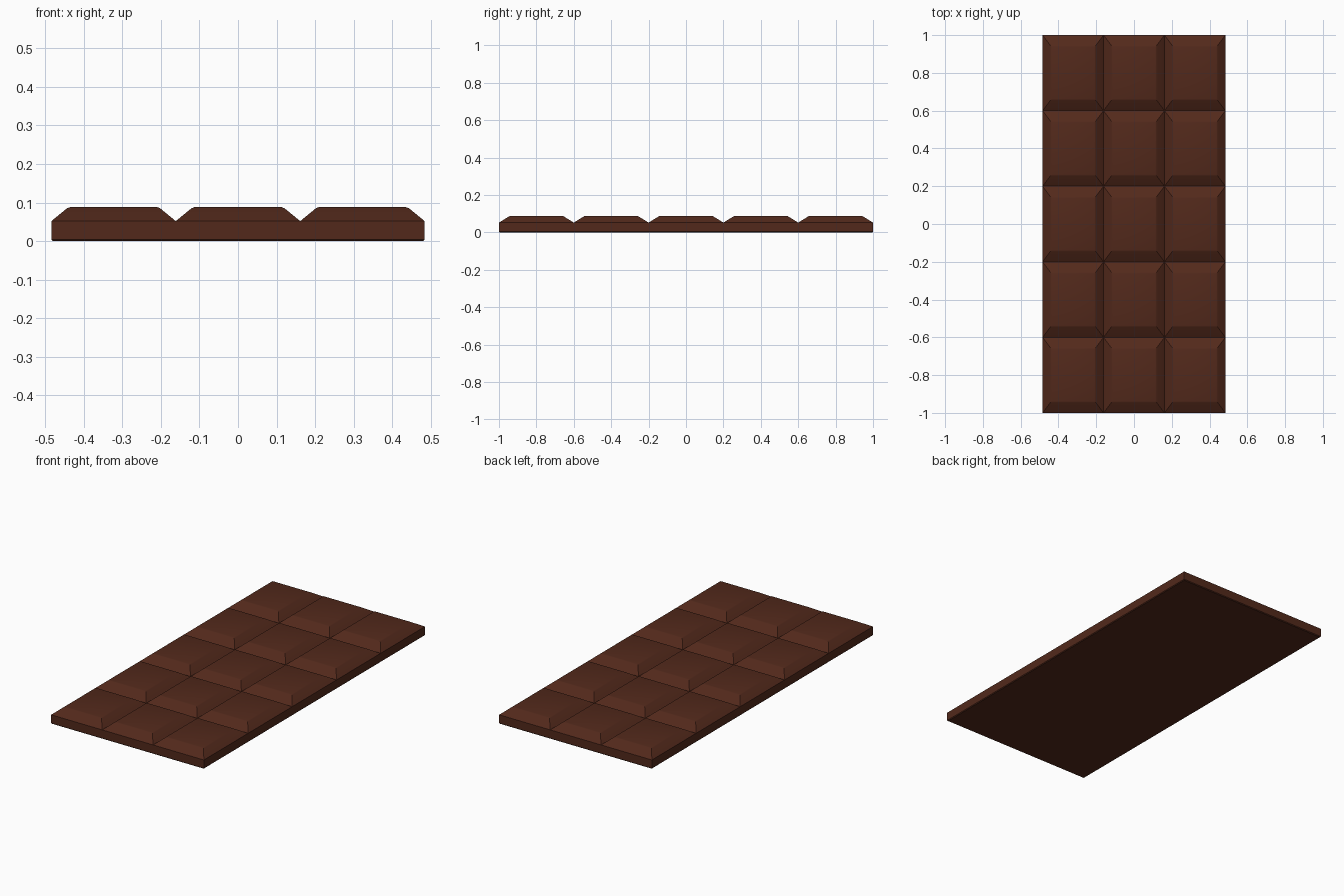
import bpy, bmesh, math

if "Cube" in bpy.data.objects:
    bpy.data.objects.remove(bpy.data.objects["Cube"])

NX, NY = 3, 5
HX, HY = 0.484, 1.0          # half width, half length
Z_GROOVE, Z_TOP = 0.052, 0.088
INX, INY = 0.044, 0.058      # slope widths of each square
CX, CY = 2 * HX / NX, 2 * HY / NY

bm = bmesh.new()


def quad(*pts):
    return bm.faces.new([bm.verts.new(p) for p in pts])


def rect(x0, x1, y0, y1, z):
    return [(x0, y0, z), (x1, y0, z), (x1, y1, z), (x0, y1, z)]


# Raised squares with sloped sides, meeting in V grooves
for i in range(NX):
    for j in range(NY):
        x, y = -HX + i * CX, -HY + j * CY
        low = rect(x, x + CX, y, y + CY, Z_GROOVE)
        top = rect(x + INX, x + CX - INX, y + INY, y + CY - INY, Z_TOP)
        quad(*top)
        for k in range(4):
            n = (k + 1) % 4
            quad(low[k], low[n], top[n], top[k])

# Outer walls, split to line up with the squares
for i in range(NX):
    a, b = -HX + i * CX, -HX + (i + 1) * CX
    for y in (-HY, HY):
        quad((a, y, 0), (b, y, 0), (b, y, Z_GROOVE), (a, y, Z_GROOVE))
for j in range(NY):
    a, b = -HY + j * CY, -HY + (j + 1) * CY
    for x in (-HX, HX):
        quad((x, a, 0), (x, b, 0), (x, b, Z_GROOVE), (x, a, Z_GROOVE))

# Flat underside
bmesh.ops.remove_doubles(bm, verts=bm.verts, dist=1e-4)
bmesh.ops.contextual_create(bm, geom=[e for e in bm.edges if e.is_boundary])
bmesh.ops.recalc_face_normals(bm, faces=bm.faces)

# Tiny softened edges round the tops and the base
soft = [e for e in bm.edges
        if all(v.co.z > Z_TOP - 1e-4 for v in e.verts)
        or all(v.co.z < 1e-4 for v in e.verts)]
bmesh.ops.bevel(bm, geom=soft, offset=0.004, offset_type='OFFSET',
                segments=1, profile=0.5, affect='EDGES')

mesh = bpy.data.meshes.new("chocolate_bar")
bm.to_mesh(mesh)
bm.free()
bar = bpy.data.objects.new("chocolate_bar", mesh)
bpy.context.collection.objects.link(bar)

# Dark brown chocolate
mat = bpy.data.materials.new("chocolate")
mat.diffuse_color = (0.085, 0.022, 0.011, 1)
mat.use_nodes = True
mat.node_tree.nodes["Principled BSDF"].inputs["Base Color"].default_value = mat.diffuse_color
mesh.materials.append(mat)

bpy.context.view_layer.objects.active = bar
bar.select_set(True)
bpy.ops.object.shade_smooth_by_angle(angle=math.radians(25))
